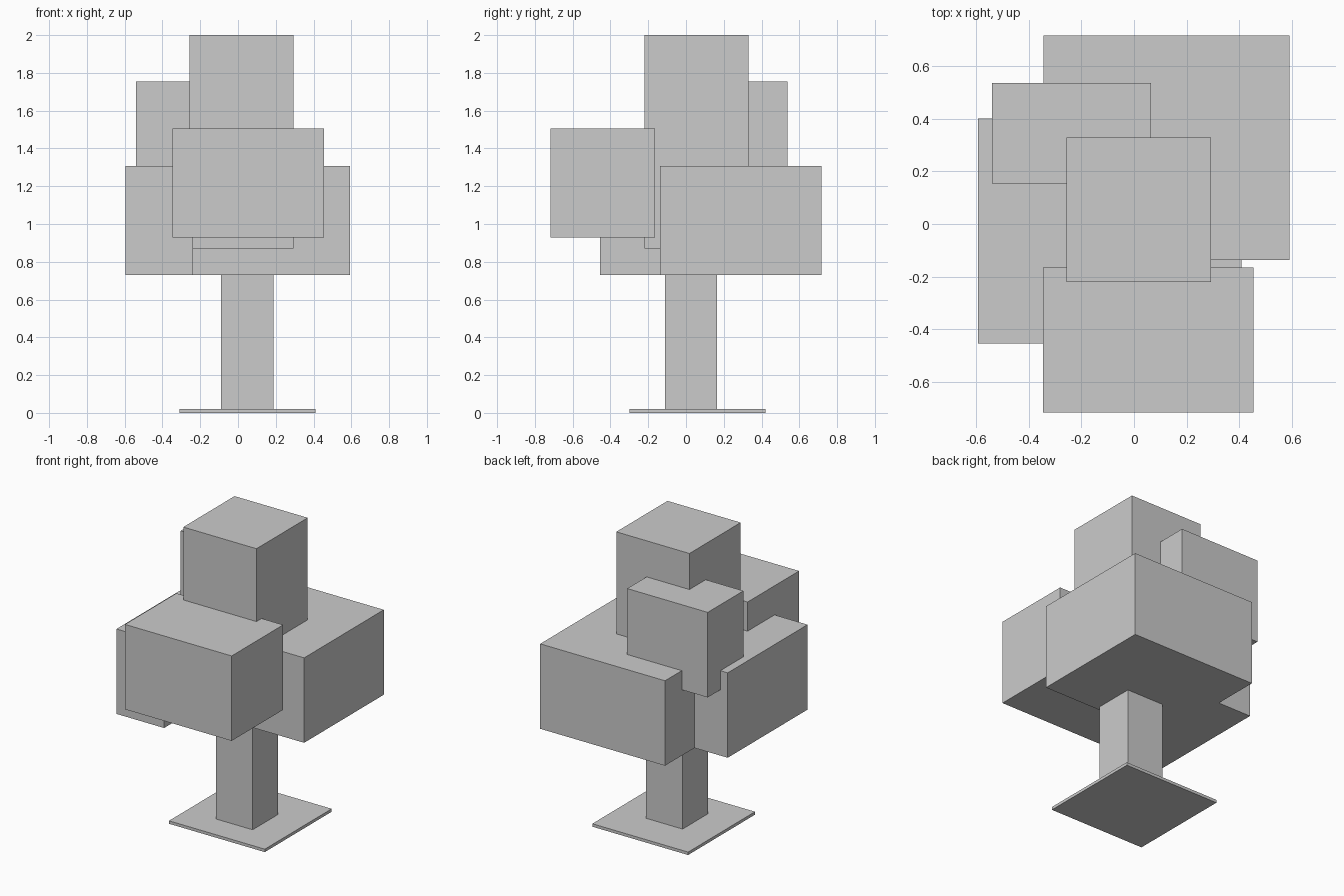
import bpy
import bmesh
from mathutils import Matrix, Vector

if "Cube" in bpy.data.objects:
    bpy.data.objects.remove(bpy.data.objects["Cube"])


def box(name, x, y, z):
    """Axis-aligned box spanning the given (min, max) ranges."""
    lo, hi = Vector((x[0], y[0], z[0])), Vector((x[1], y[1], z[1]))
    bm = bmesh.new()
    bmesh.ops.create_cube(bm, size=1, matrix=Matrix.Diagonal((hi - lo).to_4d()))
    mesh = bpy.data.meshes.new(name)
    bm.to_mesh(mesh)
    bm.free()
    obj = bpy.data.objects.new(name, mesh)
    obj.location = (lo + hi) / 2
    bpy.context.collection.objects.link(obj)
    return obj


# Ground plate and trunk
box("base_plate", (-0.31, 0.41), (-0.298, 0.42), (0, 0.02))
box("trunk", (-0.09, 0.187), (-0.11, 0.165), (0.02, 0.88))

# Foliage blocks, overlapping around the trunk
box("foliage_left", (-0.595, -0.237), (-0.455, 0.402), (0.73, 1.307))
box("foliage_back_right", (-0.345, 0.593), (-0.137, 0.718), (0.73, 1.307))
box("foliage_front", (-0.347, 0.455), (-0.718, -0.165), (0.928, 1.505))
box("foliage_back_left", (-0.54, 0.065), (0.155, 0.538), (1.177, 1.755))
box("foliage_top", (-0.257, 0.293), (-0.22, 0.33), (0.87, 2.0))
